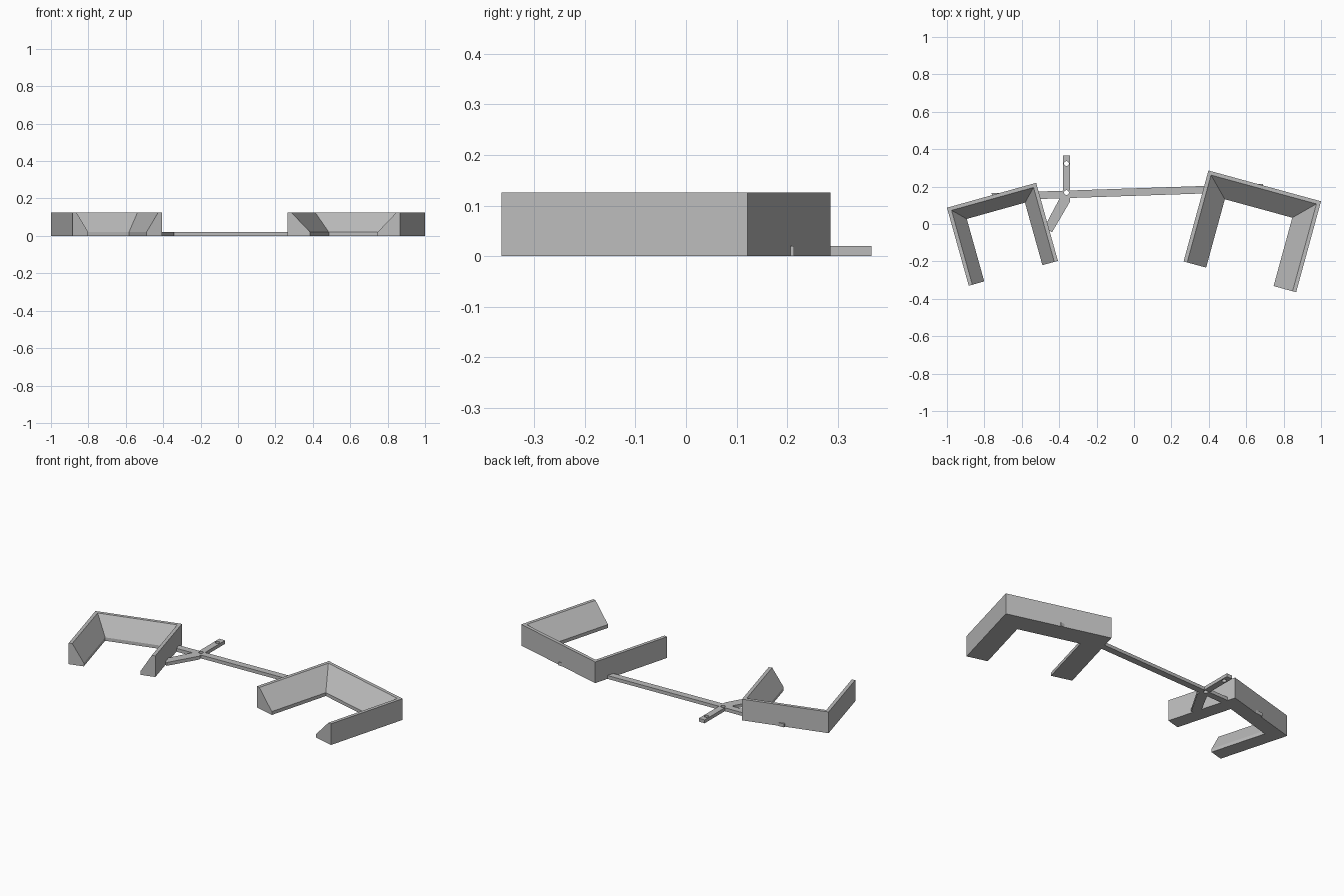
import bpy, bmesh, math
from mathutils import Matrix, Vector

cube = bpy.data.objects.get("Cube")
if cube:
    bpy.data.objects.remove(cube, do_unlink=True)

GREY = (0.5, 0.5, 0.5, 1)
mat = bpy.data.materials.new("light grey")
mat.use_nodes = True
mat.diffuse_color = GREY
mat.node_tree.nodes["Principled BSDF"].inputs["Base Color"].default_value = GREY

HEIGHT, LIP, RIM = 0.126, 0.02, 0.02


def finish(name, bm):
    bmesh.ops.recalc_face_normals(bm, faces=bm.faces)
    mesh = bpy.data.meshes.new(name)
    bm.to_mesh(mesh)
    bm.free()
    mesh.materials.append(mat)
    obj = bpy.data.objects.new(name, mesh)
    bpy.context.scene.collection.objects.link(obj)
    return obj


def tray(name, corner, angle, length, arm, width):
    """U-shaped wall with a sloping inside, mitred at its two back corners."""
    profile = [(0, 0), (0, HEIGHT), (RIM, HEIGHT), (width, LIP), (width, 0)]
    sections = [
        lambda d: (d, -arm), lambda d: (d, -d),
        lambda d: (length - d, -d), lambda d: (length - d, -arm),
    ]
    bm = bmesh.new()
    rings = [[bm.verts.new((*place(d), z)) for d, z in profile] for place in sections]
    n = len(profile)
    for a, b in zip(rings, rings[1:]):
        for i in range(n):
            j = (i + 1) % n
            bm.faces.new((a[i], a[j], b[j], b[i]))
    bm.faces.new(rings[0])
    bm.faces.new(rings[-1])
    move = Matrix.Translation((*corner, 0)) @ Matrix.Rotation(math.radians(angle), 4, "Z")
    bm.transform(move)
    return finish(name, bm)


def plate(name, outline):
    """Flat bar extruded from its outline."""
    bm = bmesh.new()
    face = bm.faces.new([bm.verts.new((x, y, 0)) for x, y in outline])
    top = bmesh.ops.extrude_face_region(bm, geom=[face])["geom"]
    verts = [v for v in top if isinstance(v, bmesh.types.BMVert)]
    bmesh.ops.translate(bm, verts=verts, vec=(0, 0, LIP))
    return finish(name, bm)


def drill(obj, x, y):
    """Round hole through a bar."""
    bm = bmesh.new()
    bmesh.ops.create_cone(bm, cap_ends=True, segments=24, radius1=0.013, radius2=0.013,
                          depth=0.1, matrix=Matrix.Translation((x, y, 0.01)))
    cutter = finish("hole_cutter", bm)
    cutter.hide_render = True
    mod = obj.modifiers.new("hole", "BOOLEAN")
    mod.operation, mod.solver, mod.object = "DIFFERENCE", "EXACT", cutter
    bpy.context.view_layer.objects.active = obj
    bpy.ops.object.modifier_apply(modifier=mod.name)
    bpy.data.objects.remove(cutter, do_unlink=True)


# Two open trays
tray("small_tray", (-1.0, 0.087), 15.6, 0.495, 0.433, 0.086)
tray("large_tray", (0.398, 0.286), -15.3, 0.624, 0.504, 0.125)

# Long bar joining the trays
start, end = Vector((-0.76, 0.145)), Vector((0.69, 0.194))
side = (end - start).orthogonal().normalized() * 0.02
long_bar = plate("long_bar", [start + side, start - side, end - side, end + side])

# Bent lever crossing the long bar
lever = plate("lever", [(-0.38, 0.367), (-0.38, 0.17), (-0.481, -0.02),
                        (-0.438, -0.044), (-0.342, 0.12), (-0.342, 0.367)])

# Pivot holes
drill(lever, -0.361, 0.323)
for bar in (lever, long_bar):
    drill(bar, -0.361, 0.168)
